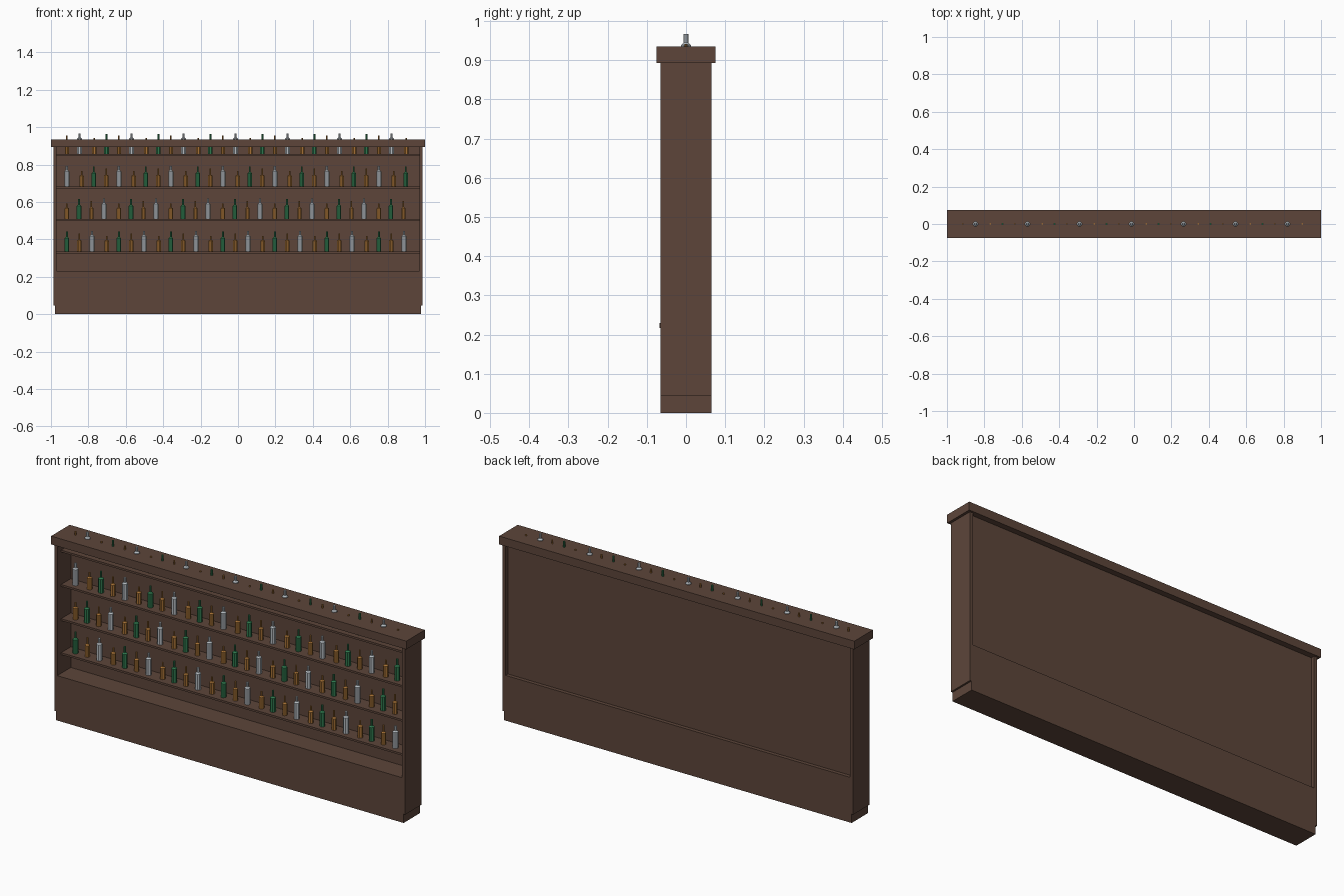
import bpy, bmesh, math

if "Cube" in bpy.data.objects:
    bpy.data.objects.remove(bpy.data.objects["Cube"])


def material(name, rgb):
    m = bpy.data.materials.new(name)
    m.diffuse_color = (*rgb, 1)
    m.use_nodes = True
    m.node_tree.nodes["Principled BSDF"].inputs["Base Color"].default_value = m.diffuse_color
    return m


WOOD = material("dark_wood", (0.109, 0.060, 0.042))
GREEN = material("green_glass", (0.028, 0.19, 0.075))
AMBER = material("amber_glass", (0.38, 0.165, 0.035))
CLEAR = material("clear_glass", (0.46, 0.50, 0.53))


def finish(name, bm, mat):
    bmesh.ops.recalc_face_normals(bm, faces=bm.faces)
    me = bpy.data.meshes.new(name)
    bm.to_mesh(me)
    bm.free()
    me.materials.append(mat)
    ob = bpy.data.objects.new(name, me)
    bpy.context.collection.objects.link(ob)
    return ob


def box(name, x, y0, y1, z0, z1, mat=WOOD):
    bm = bmesh.new()
    bmesh.ops.create_cube(bm, size=1)
    for v in bm.verts:
        v.co = (v.co.x * 2 * x, y1 if v.co.y > 0 else y0, z1 if v.co.z > 0 else z0)
    return finish(name, bm, mat)


# carcass: U-shaped front outline (plinth, sides, low panel) extruded in depth
half = [(0.978, 0), (0.978, 0.045), (0.987, 0.045), (0.987, 0.893), (0.97, 0.893), (0.97, 0.23)]
outline = half + [(-x, z) for x, z in reversed(half)]
bm = bmesh.new()
face = bm.faces.new([bm.verts.new((x, -0.065, z)) for x, z in outline])
ext = bmesh.ops.extrude_face_region(bm, geom=[face])
for v in ext["geom"]:
    if isinstance(v, bmesh.types.BMVert):
        v.co.y = 0.065
finish("carcass", bm, WOOD)

# top slab, back panel and front lip
box("top_slab", 1.0, -0.075, 0.075, 0.893, 0.935)
box("back_panel", 0.97, 0.041, 0.046, 0.23, 0.893)
box("front_lip", 0.97, -0.068, -0.065, 0.217, 0.23)

# bottle types: name, material, body radius, neck radius, height, body share, x nudge
TYPES = [
    ("green_bottle", GREEN, 0.0135, 0.0055, 0.107, 0.66, 0.0),
    ("slim_amber_bottle", AMBER, 0.0120, 0.0045, 0.097, 0.60, -0.003),
    ("clear_bottle", CLEAR, 0.0140, 0.0065, 0.110, 0.74, -0.005),
    ("short_amber_bottle", AMBER, 0.0130, 0.0045, 0.084, 0.68, 0.005),
]


def bottle_mesh(kind):
    name, mat, r, n, h, share, _ = kind
    profile = [(r, 0), (r, h * share), (n, h * (share + 0.06)), (n, h)]
    bm = bmesh.new()
    rings = [[bm.verts.new((a * math.cos(k * math.tau / 8 + math.pi / 8),
                            a * math.sin(k * math.tau / 8 + math.pi / 8), z))
              for k in range(8)] for a, z in profile]
    for lo, hi in zip(rings, rings[1:]):
        for k in range(8):
            j = (k + 1) % 8
            bm.faces.new((lo[k], lo[j], hi[j], hi[k]))
    bm.faces.new(rings[0])
    bm.faces.new(rings[-1])
    bmesh.ops.recalc_face_normals(bm, faces=bm.faces)
    me = bpy.data.meshes.new(name)
    bm.to_mesh(me)
    bm.free()
    me.materials.append(mat)
    return me


meshes = [bottle_mesh(t) for t in TYPES]

# shelves, each with 27 bottles cycling through the types
for row, (top, first) in enumerate(zip((0.335, 0.508, 0.682, 0.857), (0, 3, 2, 1))):
    box(f"shelf_{row + 1}", 0.97, -0.037, 0.041, top - 0.01, top)
    for i in range(27):
        t = (first + i) % 4
        ob = bpy.data.objects.new(f"{TYPES[t][0]}_{row + 1}_{i + 1}", meshes[t])
        ob.location = (-0.915 + i * 0.0695 + TYPES[t][6] - TYPES[first][6], 0, top)
        bpy.context.collection.objects.link(ob)
